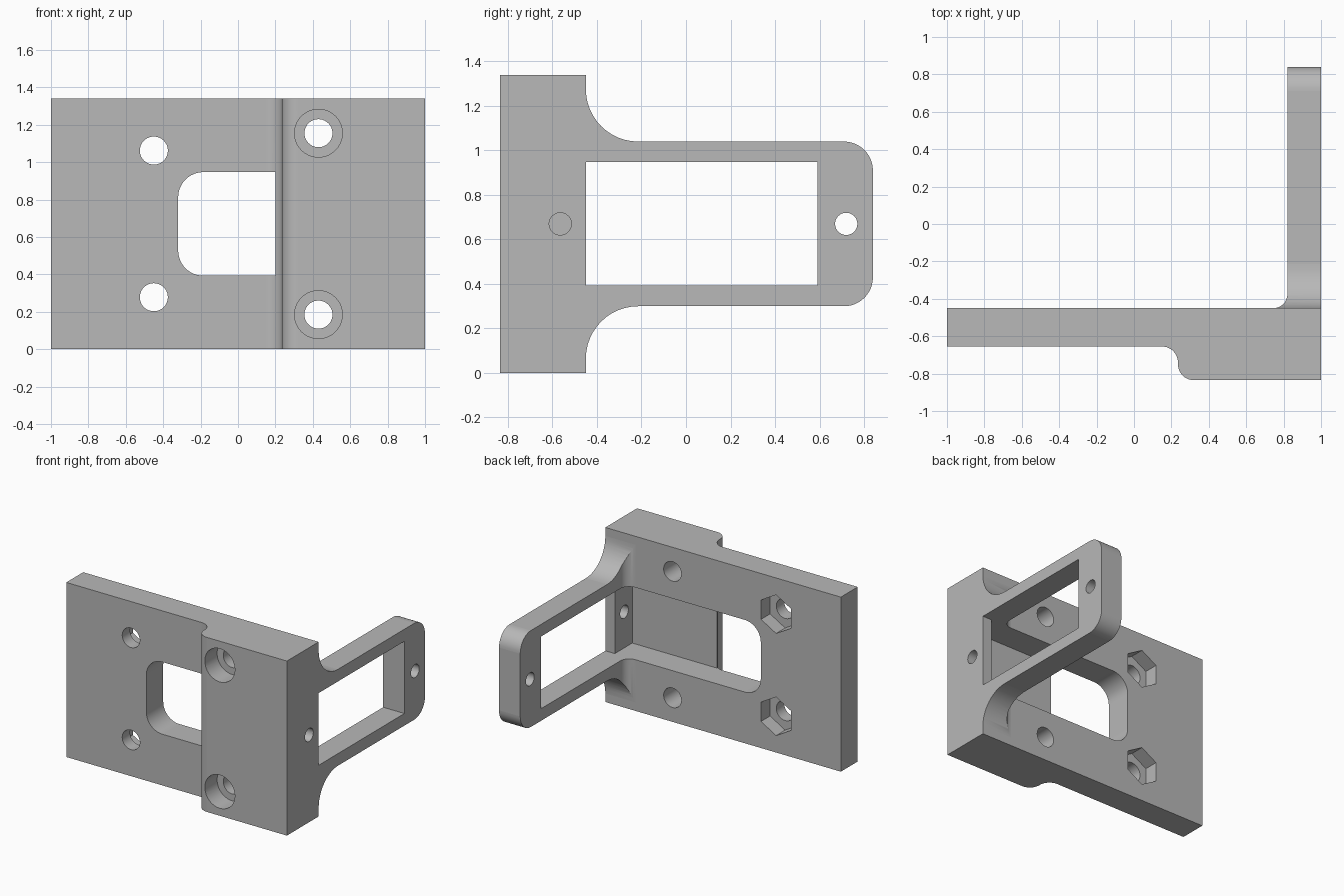
import bpy, bmesh
from math import pi, cos, sin, radians

cube = bpy.data.objects.get("Cube")
if cube:
    bpy.data.objects.remove(cube, do_unlink=True)

grey = bpy.data.materials.new("plain_grey")
grey.use_nodes = True
grey.diffuse_color = (0.48, 0.48, 0.48, 1)
grey.node_tree.nodes["Principled BSDF"].inputs["Base Color"].default_value = grey.diffuse_color

# Maps (u, v, depth) to world space for a profile extruded along each axis
PLACE = {
    "x": lambda u, v, d: (d, u, v),
    "y": lambda u, v, d: (u, d, v),
    "z": lambda u, v, d: (u, v, d),
}


def arc(cu, cv, r, start, end, n=12):
    """Points on an arc, angles in degrees."""
    angles = [radians(start + (end - start) * i / n) for i in range(n + 1)]
    return [(cu + r * cos(a), cv + r * sin(a)) for a in angles]


def ring(cu, cv, r, sides=40, turn=0):
    return arc(cu, cv, r, turn, turn + 360, sides)[:-1]


def rect(u0, u1, v0, v1):
    return [(u0, v0), (u1, v0), (u1, v1), (u0, v1)]


def extrude(name, profile, axis, lo, hi):
    bm = bmesh.new()
    ends = [[bm.verts.new(PLACE[axis](u, v, d)) for u, v in profile] for d in (lo, hi)]
    n = len(profile)
    for end in ends:
        bm.faces.new(end)
    for i in range(n):
        j = (i + 1) % n
        bm.faces.new((ends[0][i], ends[0][j], ends[1][j], ends[1][i]))
    bmesh.ops.recalc_face_normals(bm, faces=bm.faces)
    mesh = bpy.data.meshes.new(name)
    bm.to_mesh(mesh)
    bm.free()
    mesh.materials.append(grey)
    ob = bpy.data.objects.new(name, mesh)
    bpy.context.collection.objects.link(ob)
    return ob


def combine(target, tool, operation="DIFFERENCE"):
    """Apply a boolean and discard the tool object."""
    mod = target.modifiers.new("boolean", "BOOLEAN")
    mod.object, mod.operation, mod.solver = tool, operation, "EXACT"
    graph = bpy.context.evaluated_depsgraph_get()
    mesh = bpy.data.meshes.new_from_object(target.evaluated_get(graph))
    target.modifiers.clear()
    target.data = mesh
    bpy.data.objects.remove(tool, do_unlink=True)


HEIGHT, MID = 1.34, 0.67
FRONT, STEP, BACK, TIP = -0.835, -0.655, -0.45, 0.84
WIN_LO, WIN_HI = 0.393, 0.947

# Mounting plate with a thick, softly stepped block on its left side
plate = ([(-1, BACK), (-1, STEP)]
         + arc(0.15, STEP - 0.085, 0.085, 90, 0)
         + arc(0.32, FRONT + 0.085, 0.085, 180, 270)
         + [(1, FRONT), (1, BACK)])
bracket = extrude("bracket", plate, "z", 0, HEIGHT)

# Side arm with flared root and rounded tip; upper half mirrored about MID
flare, tip, arm_top = 0.235, 0.13, 1.04
upper = ([(-0.55, arm_top + flare)]
         + arc(BACK + flare, arm_top + flare, flare, 180, 270)
         + arc(TIP - tip, arm_top - tip, tip, 90, 0))
lower = [(y, 2 * MID - z) for y, z in reversed(upper)]
arm = extrude("arm", upper + lower, "x", 0.7, 1)

# Hollow the inner side of the arm, leaving a fillet against the plate
inner = ([(0.6, 1), (0.6, BACK)]
         + arc(0.745, BACK + 0.075, 0.075, 270, 360)
         + [(0.82, 1)])
combine(arm, extrude("arm_inner_cutter", inner, "z", -0.1, 1.5))
combine(bracket, arm, "UNION")

# Arm window, plate pocket and the rounded through opening
corner = 0.135
opening = ([(0.2, WIN_LO), (0.2, WIN_HI)]
           + arc(-0.32 + corner, WIN_HI - corner, corner, 90, 180)
           + arc(-0.32 + corner, WIN_LO + corner, corner, 180, 270))
cutters = [
    ("window", rect(BACK, 0.59, WIN_LO, WIN_HI), "x", 0.6, 1.1),
    ("pocket", rect(0, 0.92, WIN_LO, WIN_HI), "y", -0.662, -0.4),
    ("opening", opening, "y", -1, -0.3),
]

# Screw holes through the side, at the plate and at the arm tip
for y in (-0.565, 0.72):
    cutters.append(("side_hole", ring(y, MID, 0.05), "x", 0.8, 1.1))

# Plate holes with hexagonal nut recesses, block holes with counterbores
for side in (-1, 1):
    nut_z, bore_z = MID + side * 0.392, MID + side * 0.485
    cutters += [
        ("nut_hole", ring(-0.45, nut_z, 0.075), "y", -1, -0.3),
        ("nut_recess", ring(-0.45, nut_z, 0.148, 6, 30), "y", BACK - 0.11, -0.3),
        ("screw_hole", ring(0.43, bore_z, 0.075), "y", -1, -0.3),
        ("counterbore", ring(0.43, bore_z, 0.128), "y", -1, FRONT + 0.15),
    ]
for name, profile, axis, lo, hi in cutters:
    combine(bracket, extrude(name + "_cutter", profile, axis, lo, hi))

# Smooth the curved faces, keep the flat ones flat
bpy.ops.object.select_all(action="DESELECT")
bracket.select_set(True)
bpy.context.view_layer.objects.active = bracket
bpy.ops.object.shade_smooth_by_angle(angle=pi / 8)
for face in bracket.data.polygons:
    if max(abs(c) for c in face.normal) > 0.9999:
        face.use_smooth = False
